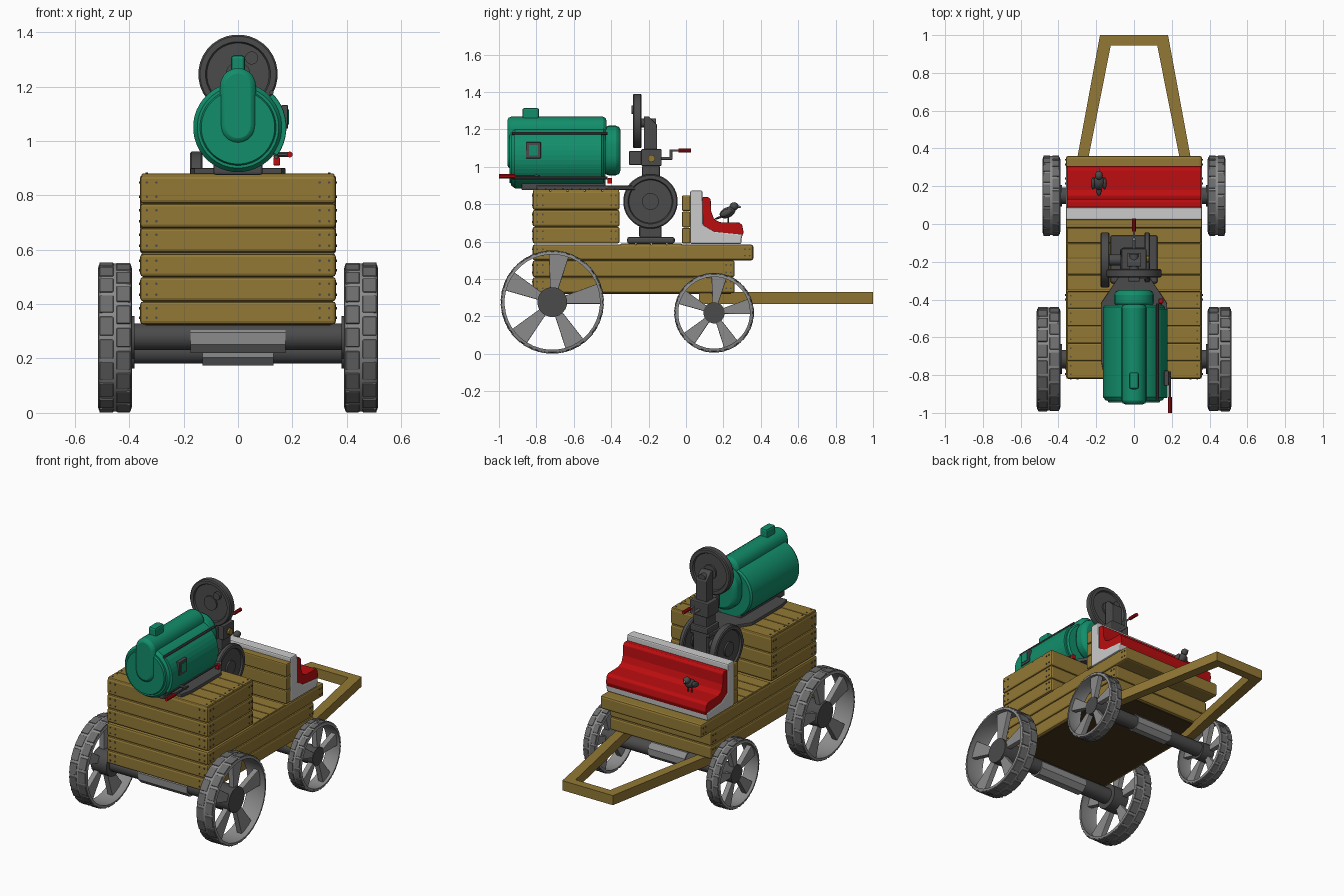
import bpy, bmesh
from math import sin, cos, pi, radians
from mathutils import Matrix, Vector

old = bpy.data.objects.get("Cube")
if old:
    bpy.data.objects.remove(old, do_unlink=True)


def material(name, r, g, b):
    m = bpy.data.materials.new(name)
    m.use_nodes = True
    m.diffuse_color = (r, g, b, 1)
    m.node_tree.nodes["Principled BSDF"].inputs["Base Color"].default_value = (r, g, b, 1)
    return m


WOOD = material("wood", .29, .19, .035)
DARK_WOOD = material("dark wood", .06, .035, .01)
RED = material("red", .5, .004, .005)
GREEN = material("green", .006, .27, .145)
WHITE = material("white", .6, .6, .6)
IRON = material("iron", .07, .07, .07)
STEEL = material("steel", .26, .26, .26)
TREAD = material("tread grey", .15, .15, .15)


def place(axis, t, u, v):
    return {"x": (t, u, v), "y": (u, t, v), "z": (u, v, t)}[axis]


def finish(name, bm, mat, bevel=0, smooth=False):
    bmesh.ops.remove_doubles(bm, verts=bm.verts, dist=1e-5)
    bmesh.ops.recalc_face_normals(bm, faces=bm.faces)
    me = bpy.data.meshes.new(name)
    bm.to_mesh(me)
    bm.free()
    me.materials.append(mat)
    ob = bpy.data.objects.new(name, me)
    bpy.context.collection.objects.link(ob)
    if bevel:
        mod = ob.modifiers.new("bevel", "BEVEL")
        mod.width, mod.segments = bevel, 2
    if smooth:
        bpy.ops.object.select_all(action="DESELECT")
        ob.select_set(True)
        bpy.context.view_layer.objects.active = ob
        bpy.ops.object.shade_smooth_by_angle(angle=radians(35))
    return ob


def prism(name, profiles, axis, lo, hi, mat, bevel=0, smooth=False):
    """Extrude one or more closed outlines along an axis."""
    bm = bmesh.new()
    for pts in profiles:
        a = [bm.verts.new(place(axis, lo, *p)) for p in pts]
        b = [bm.verts.new(place(axis, hi, *p)) for p in pts]
        bm.faces.new(a)
        bm.faces.new(b)
        for i in range(len(pts)):
            j = (i + 1) % len(pts)
            bm.faces.new((a[i], a[j], b[j], b[i]))
    return finish(name, bm, mat, bevel, smooth)


def box(name, x, y, z, mat, bevel=0):
    pts = [(x[0], y[0]), (x[1], y[0]), (x[1], y[1]), (x[0], y[1])]
    return prism(name, [pts], "z", z[0], z[1], mat, bevel)


def lathe(name, profile, axis, centre, mat, segs=32, smooth=True):
    """Spin a closed (along, radius) outline round an axis."""
    bm = bmesh.new()
    rings = []
    for t, r in profile:
        rings.append([bm.verts.new(place(axis, t, centre[0] + r * cos(a), centre[1] + r * sin(a)))
                      for a in [2 * pi * (i + .5) / segs for i in range(segs)]])
    for k in range(len(rings)):
        a, b = rings[k - 1], rings[k]
        if profile[k - 1][1] == 0 and profile[k][1] == 0:
            continue
        for i in range(segs):
            j = (i + 1) % segs
            bm.faces.new((a[i], a[j], b[j], b[i]))
    return finish(name, bm, mat, 0, smooth)


def rod(name, axis, lo, hi, centre, r, mat, segs=16, smooth=True):
    return lathe(name, [(lo, 0), (lo, r), (hi, r), (hi, 0)], axis, centre, mat, segs, smooth)


def polar(c, r, a):
    return (c[0] + r * cos(a), c[1] + r * sin(a))


def ring(c, r, n):
    return [polar(c, r, 2 * pi * i / n) for i in range(n)]


def capsule(x, lo, hi):
    arc = [i * pi / 10 for i in range(11)]
    return [polar((0, hi - x), x, a) for a in arc] + [polar((0, lo + x), x, a + pi) for a in arc]


# wheels: rim, tread lugs, wedge spokes, hub
def wheel(name, s, c, R, x0, x1, hub):
    w, mid = x1 - x0, (x0 + x1) / 2
    rim = [(x0, R - .022), (x0 + .004, R - .008), (x0 + .02, R - .004), (x1 - .02, R - .004),
           (x1 - .004, R - .008), (x1, R - .022), (x1 - .02, R - .018), (x0 + .02, R - .018)]
    lathe(name + "_rim", [(s * t, r) for t, r in rim], "x", c, STEEL, 40)
    n = 20
    for side, (lo, hi) in enumerate([(x0 + .006, mid - .006), (mid + .006, x1 - .006)]):
        lugs = []
        for i in range(n):
            a = 2 * pi * (i + side * .5) / n
            lugs.append([polar(c, R - .014, a - .135), polar(c, R, a - .125),
                         polar(c, R, a + .125), polar(c, R - .014, a + .135)])
        prism(name + "_tread", lugs, "x", s * lo, s * hi, TREAD, .003)
    spokes = []
    for i in range(5):
        a = radians(82 + 72 * i)
        spokes.append([polar(c, hub * .9, a - .3), polar(c, R - .014, a - .21),
                       polar(c, R - .01, a), polar(c, R - .014, a + .21), polar(c, hub * .9, a + .3)])
    prism(name + "_spokes", spokes, "x", s * (mid - .01), s * (mid + .025), STEEL, .004)
    rod(name + "_hub", "x", s * (x0 - .01), s * (x0 + w * .8), c, hub, IRON, 20)


for s, side in ((1, "left"), (-1, "right")):
    wheel(side + "_front_wheel", s, (-.715, .277), .277, .39, .515, .08)
    wheel(side + "_back_wheel", s, (.15, .22), .214, .39, .485, .057)
rod("front_axle", "x", -.41, .41, (-.715, .28), .05, IRON)
rod("back_axle", "x", -.41, .41, (.15, .225), .045, IRON)
rod("front_axle_sleeve", "x", -.175, .175, (-.715, .273), .057, STEEL, 8, False)
rod("back_axle_sleeve", "x", -.13, .13, (.15, .225), .054, STEEL, 8, False)

# wooden body: stacked planks, deck and chest
rows = [(.325, .41, .26), (.41, .5, .26), (.5, .585, .36), (.59, .68, -.355), (.68, .77, -.355), (.77, .872, -.355)]
for i, (z0, z1, end) in enumerate(rows):
    box("body_plank", (-.36, .36), (-.82, end), (z0, z1), WOOD, .012)
box("body_core", (-.345, .345), (-.805, .24), (.33, .58), WOOD)
box("underside", (-.34, .34), (-.8, .24), (.321, .327), DARK_WOOD)
for i in range(5):
    y = -.817 + i * .0925
    box("chest_lid_plank", (-.355, .355), (y, y + .09), (.845, .88), WOOD, .006)
for i in range(4):
    y = -.35 + i * .083
    box("deck_plank", (-.355, .355), (y, y + .08), (.55, .59), WOOD, .006)
for i in range(3):
    z = .59 + i * .087
    box("seat_wall_plank", (-.36, .36), (-.022, .025), (z, z + .084), WOOD, .008)

# bolts along plank ends
front, sides, lid = [], [], []
for z0, z1, end in rows:
    for z in (z0 + .025, z1 - .025):
        front += [ring((s * x, z), .005, 6) for s in (1, -1) for x in (.3, .335)]
        sides += [ring((y, z), .005, 6) for y in (-.795, -.765, end - .045, end - .02)]
for i in range(5):
    for y in (-.795, -.75):
        lid += [ring((s * .335, y + i * .0925), .005, 6) for s in (1, -1)]
prism("front_bolts", front, "y", -.824, -.81, IRON)
prism("lid_bolts", lid, "z", .87, .883, IRON)
for s in (1, -1):
    prism("side_bolts", sides, "x", s * .35, s * .364, IRON)

# drawbar
bar = [(.352, .07), (.18, 1), (-.18, 1), (-.352, .07), (-.297, .07), (-.123, .945), (.123, .945), (.297, .07)]
prism("drawbar", [bar], "z", .268, .33, WOOD)

# bench seat
prism("seat_frame", [[(.022, .587), (.295, .587), (.3, .64), (.15, .655), (.092, .69), (.088, .873), (.022, .873)]],
      "x", -.36, .36, WHITE, .008)
prism("seat_cushion", [[(.088, .66), (.11, .64), (.298, .622), (.308, .65), (.3, .69), (.285, .702), (.18, .704),
                        (.15, .72), (.135, .76), (.132, .825), (.12, .838), (.088, .838)]],
      "x", -.356, .356, RED, .004)

# engine barrel with ridge and caps
C = (0, 1.05)
lathe("engine_barrel", [(-.945, 0), (-.945, .135), (-.935, .14), (-.935, .15), (-.915, .165),
                        (-.44, .165), (-.43, .155), (-.43, 0)], "y", C, GREEN, 40)
prism("engine_ridge", [capsule(.066, .99, 1.268)], "y", -.955, -.425, GREEN, .02, True)
prism("engine_end_cap", [capsule(.105, .955, 1.22)], "y", -.44, -.35, GREEN, .025, True)
box("filler_cap", (-.026, .026), (-.875, -.785), (1.25, 1.315), GREEN, .012)

# side cover with rails and small window
arc = [radians(a) for a in range(-36, 52, 8)]
prism("side_cover", [[polar(C, .178, a) for a in arc] + [polar(C, .15, a) for a in reversed(arc)]],
      "y", -.92, -.45, GREEN, .004)
for a in (-38, 46):
    rod("cover_rail", "y", -.93, -.42, polar(C, .178, radians(a)), .008, IRON, 8)
box("window_frame", (.16, .184), (-.856, -.776), (1.045, 1.132), IRON, .004)
box("window_pane", (.18, .187), (-.84, -.792), (1.06, 1.116), GREEN)
rod("front_crank_rod", "y", -.93, -.78, (.19, .95), .007, IRON, 8)
rod("front_crank_grip", "y", -1, -.915, (.19, .95), .011, RED, 10)
rod("front_crank_pivot", "x", .13, .195, (-.8, .95), .01, IRON, 8)
box("lever_tip", (.13, .155), (-.42, -.395), (.91, .94), RED, .004)

# engine mounting bracket
half = [(.16, -.8), (.175, -.72), (.175, -.42), (.075, -.27), (.07, -.14)]
prism("engine_bracket", [half + [(-x, y) for x, y in reversed(half)]], "z", .877, .9, IRON, .004)
box("engine_saddle", (-.09, .09), (-.88, -.43), (.875, .925), IRON, .008)

# pump stand
box("stand_base", (-.125, .125), (-.315, -.06), (.59, .625), IRON, .012)
box("stand_foot", (-.075, .075), (-.25, -.13), (.62, .69), IRON, .01)
box("stand_column", (-.05, .05), (-.235, -.14), (.68, 1.01), IRON, .01)
box("stand_collar", (-.065, .065), (-.25, -.125), (.9, .94), IRON, .008)
box("gear_box", (-.065, .065), (-.24, -.13), (1.005, 1.095), IRON, .006)
box("gear_box_tab", (-.03, .03), (-.305, -.235), (1.01, 1.085), IRON, .006)
prism("upper_arm", [[(-.225, 1.09), (-.155, 1.09), (-.155, 1.225), (-.2, 1.27), (-.225, 1.27)]],
      "x", -.038, .038, IRON, .004)
rod("gear_box_knob", "x", .06, .08, (-.185, 1.045), .02, WOOD, 10)

# flywheels and their shafts
def flywheel(name, axis, c, lo, hi):
    p = [(lo, 0), (lo, .045), (lo + .01, .045), (lo + .01, .115), (lo, .12), (lo, .14), (lo + .006, .146),
         (hi - .006, .146), (hi, .14), (hi, .12), (hi - .01, .115), (hi - .01, .045), (hi, .045), (hi, 0)]
    lathe(name, p, axis, c, IRON, 32)


flywheel("upper_flywheel", "y", (0, 1.245), -.284, -.238)
flywheel("lower_flywheel", "x", (-.19, .815), -.177, -.13)
flywheel("inner_flywheel", "x", (-.19, .815), .055, .085)
rod("upper_shaft", "y", -.26, -.16, (0, 1.235), .025, IRON)
rod("lower_shaft", "x", -.15, .08, (-.19, .815), .03, IRON)
rod("flywheel_peg", "y", -.292, -.27, (.05, 1.305), .024, IRON)

# back crank
rod("back_crank_shaft", "y", -.14, -.075, (0, 1.045), .009, STEEL, 8)
rod("back_crank_arm", "z", 1.04, 1.092, (0, -.08), .008, STEEL, 8)
rod("back_crank_rod", "y", -.085, -.03, (0, 1.087), .006, STEEL, 8)
rod("back_crank_grip", "y", -.04, .028, (0, 1.087), .011, RED, 10)

# bird on the seat
def blob(name, c, size, tilt, mat=IRON):
    bm = bmesh.new()
    m = Matrix.Translation(Vector(c)) @ Matrix.Rotation(radians(tilt), 4, "X") @ Matrix.Diagonal((*size, 1))
    bmesh.ops.create_uvsphere(bm, u_segments=12, v_segments=8, radius=1, matrix=m)
    finish(name, bm, mat, 0, True)


bx = -.186
blob("bird_body", (bx, .222, .756), (.03, .045, .028), 25)
blob("bird_head", (bx, .257, .789), (.021, .024, .022), 0)
blob("bird_beak", (bx, .281, .787), (.006, .014, .006), -10, STEEL)
blob("bird_tail", (bx, .18, .73), (.014, .032, .006), 20)
for s in (1, -1):
    blob("bird_wing", (bx + s * .03, .215, .755), (.012, .036, .018), 25)
    rod("bird_leg", "z", .7, .745, (bx + s * .012, .225), .004, IRON, 6)
